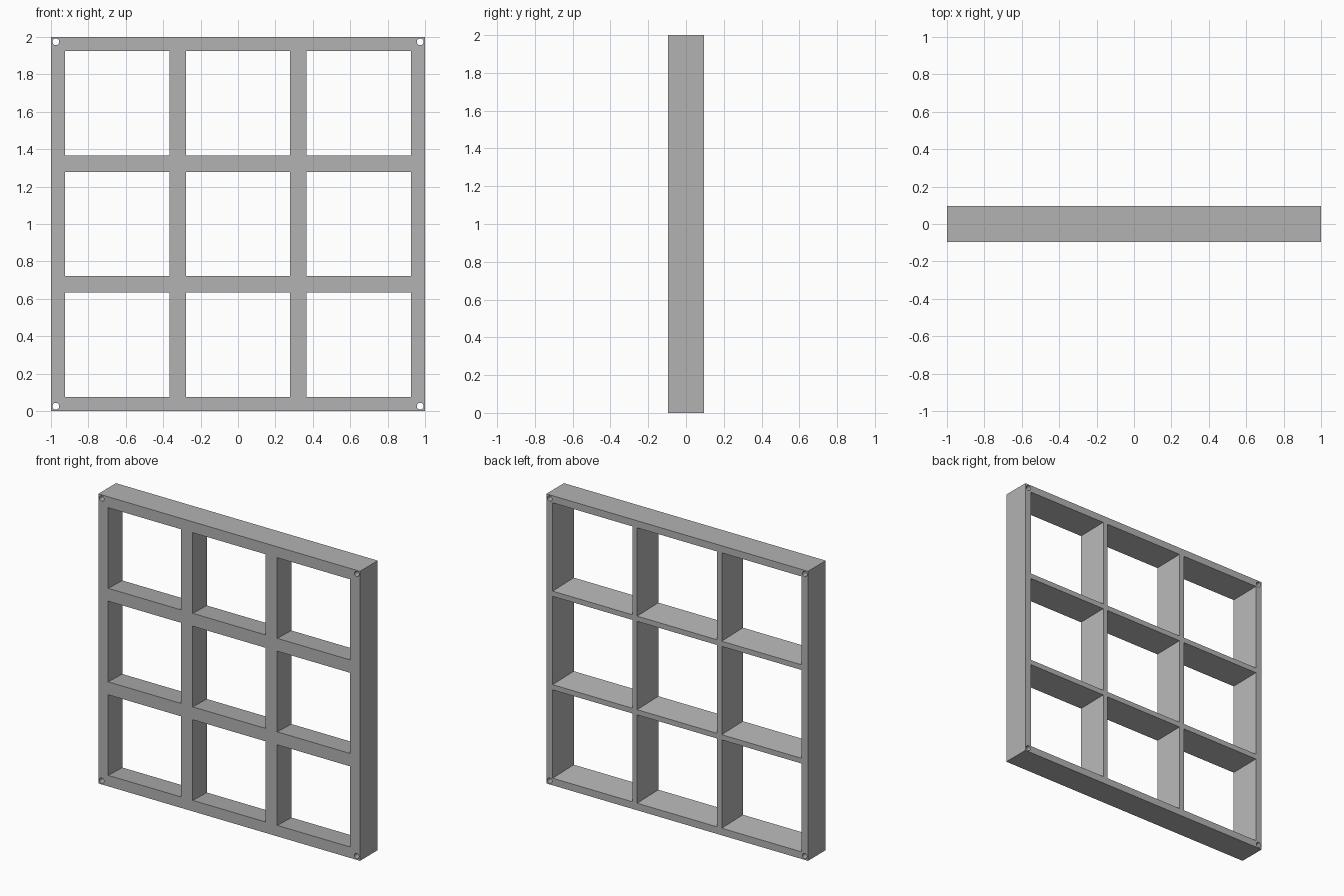
import bpy, bmesh
from mathutils import Matrix, Vector

default = bpy.data.objects.get("Cube")
if default:
    bpy.data.objects.remove(default, do_unlink=True)

DEPTH = 0.193        # frame thickness along y
PITCH = 0.646        # spacing of the openings
FRONT, BACK = 0.557, 0.61   # opening widths, widening to the back
HOLE = 0.974         # corner hole offset from the centre

grey = bpy.data.materials.new("light grey")
grey.use_nodes = True
colour = (0.45, 0.45, 0.45, 1)
grey.diffuse_color = colour
grey.node_tree.nodes["Principled BSDF"].inputs["Base Color"].default_value = colour


def make_object(name, bm):
    mesh = bpy.data.meshes.new(name)
    bmesh.ops.recalc_face_normals(bm, faces=bm.faces)
    bm.to_mesh(mesh)
    bm.free()
    mesh.materials.append(grey)
    obj = bpy.data.objects.new(name, mesh)
    bpy.context.collection.objects.link(obj)
    return obj


def add_opening(bm, x, z):
    """Tapered block, extended past both faces of the frame."""
    verts = bmesh.ops.create_cube(bm, size=1)["verts"]
    slope = (BACK - FRONT) / DEPTH
    for v in verts:
        y = v.co.y * DEPTH * 1.5
        width = (FRONT + BACK) / 2 + slope * y
        v.co = Vector((x + v.co.x * width, y, z + v.co.z * width))


def add_hole(bm, x, z):
    turn = Matrix.Translation((x, 0, z)) @ Matrix.Rotation(1.5708, 4, "X")
    bmesh.ops.create_cone(bm, cap_ends=True, segments=24, radius1=0.018,
                          radius2=0.018, depth=DEPTH * 2, matrix=turn)


# Solid panel
bm = bmesh.new()
bmesh.ops.create_cube(bm, size=1, matrix=Matrix.Translation((0, 0, 1))
                      @ Matrix.Diagonal((2, DEPTH, 2, 1)))
frame = make_object("grid_frame", bm)

# Nine tapered openings and four corner holes
bm = bmesh.new()
for i in (-1, 0, 1):
    for j in (-1, 0, 1):
        add_opening(bm, i * PITCH, 1 + j * PITCH)
        if i and j:
            add_hole(bm, i * HOLE, 1 + j * HOLE)
cutter = make_object("opening_cutter", bm)
cutter.hide_render = True

cut = frame.modifiers.new("openings", "BOOLEAN")
cut.operation = "DIFFERENCE"
cut.solver = "EXACT"
cut.object = cutter

# Bake the cut and drop the helper
bpy.ops.object.select_all(action="DESELECT")
bpy.context.view_layer.objects.active = frame
frame.select_set(True)
bpy.ops.object.modifier_apply(modifier=cut.name)
bpy.data.objects.remove(cutter, do_unlink=True)
bpy.ops.object.shade_smooth_by_angle(angle=0.52)
